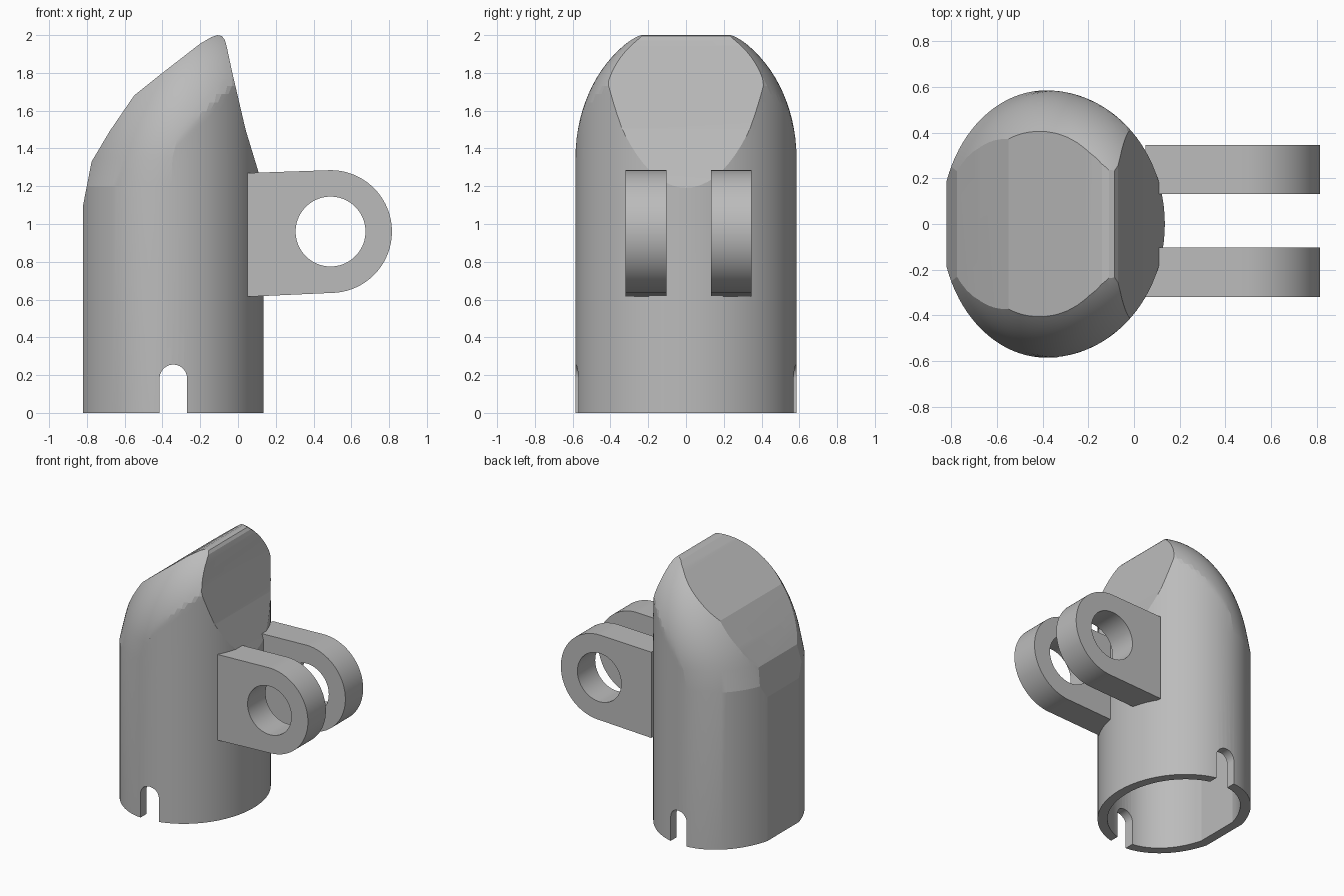
import bpy, bmesh
from math import sin, cos, pi, sqrt, radians
from mathutils import Matrix

cube = bpy.data.objects.get("Cube")
if cube:
    bpy.data.objects.remove(cube)

GREY = (0.5, 0.5, 0.5, 1)
grey = bpy.data.materials.new("light_grey")
grey.use_nodes = True
grey.diffuse_color = GREY
grey.node_tree.nodes["Principled BSDF"].inputs["Base Color"].default_value = GREY


def finish_mesh(name, bm):
    bmesh.ops.recalc_face_normals(bm, faces=bm.faces)
    mesh = bpy.data.meshes.new(name)
    bm.to_mesh(mesh)
    bm.free()
    mesh.materials.append(grey)
    obj = bpy.data.objects.new(name, mesh)
    bpy.context.collection.objects.link(obj)
    return obj


def prism(name, outline, y0, y1):
    """Extrude an x-z outline along y."""
    bm = bmesh.new()
    face = bm.faces.new([bm.verts.new((x, y0, z)) for x, z in outline])
    new = bmesh.ops.extrude_face_region(bm, geom=[face])["geom"]
    bmesh.ops.translate(bm, vec=(0, y1 - y0, 0),
                        verts=[v for v in new if isinstance(v, bmesh.types.BMVert)])
    return finish_mesh(name, bm)


def loft(name, rings):
    """Skin a stack of rings and cap both ends."""
    bm = bmesh.new()
    loops = [[bm.verts.new(p) for p in ring] for ring in rings]
    n = len(loops[0])
    for low, high in zip(loops, loops[1:]):
        for i in range(n):
            j = (i + 1) % n
            bm.faces.new((low[i], low[j], high[j], high[i]))
    bm.faces.new(loops[0])
    bm.faces.new(loops[-1])
    return finish_mesh(name, bm)


def boolean(obj, cutter, operation):
    """Apply a boolean and discard its cutter."""
    mod = obj.modifiers.new("cut", "BOOLEAN")
    mod.operation, mod.solver, mod.object = operation, "EXACT", cutter
    bpy.context.view_layer.objects.active = obj
    bpy.ops.object.modifier_apply(modifier=mod.name)
    bpy.data.objects.remove(cutter)


def arc(cx, cz, r, start, end, steps):
    return [(cx + r * cos(start + (end - start) * i / steps),
             cz + r * sin(start + (end - start) * i / steps)) for i in range(steps + 1)]


def section(z, scale):
    """Oval section: blunt left, longer right, leaning right as it climbs."""
    centre = -0.385 + 0.25 * max(0, z - 1.2)
    ring = []
    for i in range(96):
        a = 2 * pi * i / 96
        y = 0.585 * scale * sin(a)
        x = centre + (0.52 if cos(a) > 0 else 0.46) * scale * cos(a)
        if cos(a) > 0:  # never bulge past the base outline
            x = min(x, -0.385 + 0.52 * sqrt(max(0, 1 - (y / 0.585) ** 2)))
        ring.append((x, y, z))
    return ring


# Sleeve: domed oval tube trimmed by the pointed side outline
rings = [section(0, 1), section(1.2, 1)]
for step in range(18):
    t = radians(step * 4)
    rings.append(section(1.35 + 0.72 * sin(t), cos(t)))
sleeve = loft("sleeve", rings)
outline = [(-0.82, -0.2), (-0.82, 1.1), (-0.775, 1.33), (-0.68, 1.49), (-0.55, 1.68),
           (-0.4, 1.8), (-0.2, 1.955), (-0.14, 1.99), (-0.11, 2), (-0.085, 1.995),
           (-0.07, 1.975), (-0.06, 1.94), (-0.03, 1.8), (0.04, 1.5), (0.11, 1.27),
           (0.18, 1.05), (0.18, -0.2)]
boolean(sleeve, prism("trim", outline, -1, 1), "INTERSECT")

# Hollow interior: a slimmer copy of the sleeve
cavity = sleeve.copy()
cavity.data = sleeve.data.copy()
cavity.name = "cavity"
bpy.context.collection.objects.link(cavity)
cavity.data.transform(Matrix.Translation((-0.34, 0, -0.02))
                      @ Matrix.Diagonal((0.855, 0.88, 0.93, 1))
                      @ Matrix.Translation((0.34, 0, 0)))
boolean(sleeve, cavity, "DIFFERENCE")

# Round-topped slots through both sides of the rim
slot = [(-0.415, -0.1), (-0.27, -0.1)] + arc(-0.3425, 0.183, 0.0725, 0, pi, 32)
boolean(sleeve, prism("slot", slot, -1, 1), "DIFFERENCE")

# Pair of pierced hinge lugs
parts = [sleeve]
lug = [(0.05, 1.27), (0.05, 0.615)] + arc(0.49, 0.96, 0.325, -pi / 2, pi / 2, 48)
for name, y0, y1 in (("right_lug", -0.32, -0.103), ("left_lug", 0.132, 0.347)):
    obj = prism(name, lug, y0, y1)
    hole = arc(0.49, 0.96, 0.185, 0, 2 * pi, 72)[:-1]
    boolean(obj, prism("hole", hole, -1, 1), "DIFFERENCE")
    parts.append(obj)

# Smooth curved areas, keep trimmed edges crisp
bpy.ops.object.select_all(action="DESELECT")
for obj in parts:
    obj.select_set(True)
bpy.context.view_layer.objects.active = sleeve
bpy.ops.object.shade_smooth_by_angle(angle=radians(9))
